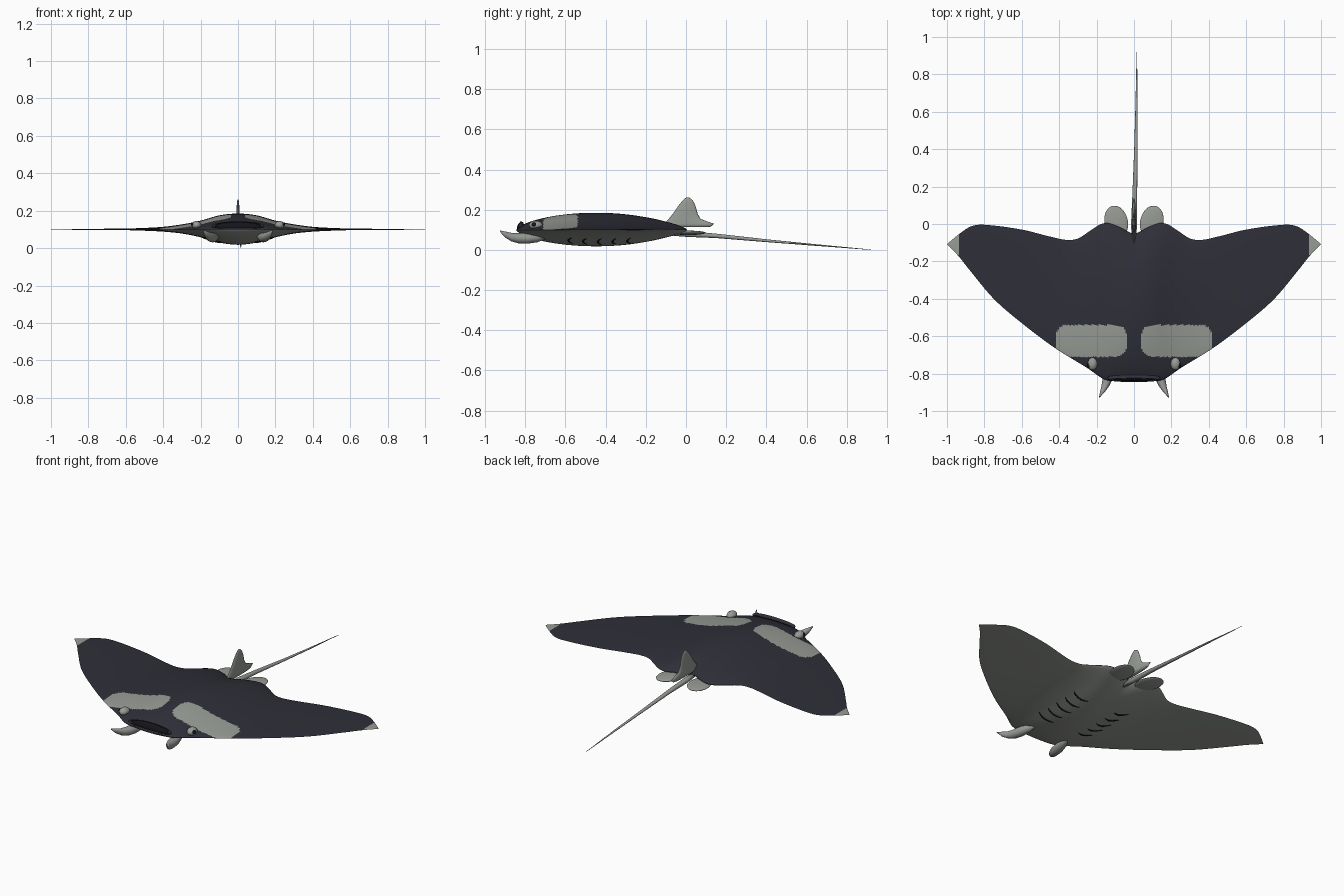
import bpy, bmesh, math
from mathutils import Vector

if "Cube" in bpy.data.objects:
    bpy.data.objects.remove(bpy.data.objects["Cube"], do_unlink=True)


def make_mat(name, rgb):
    m = bpy.data.materials.new(name)
    m.use_nodes = True
    m.diffuse_color = (*rgb, 1)
    m.node_tree.nodes["Principled BSDF"].inputs["Base Color"].default_value = (*rgb, 1)
    return m


DARK = make_mat("dark slate", (0.028, 0.028, 0.04))
PALE = make_mat("pale grey", (0.31, 0.33, 0.3))
BLACK = make_mat("near black", (0.008, 0.007, 0.01))


def spline(points):
    """Smooth interpolation through (x, value) points."""
    n = len(points)

    def slope(i):
        if i == 0:
            return 0.0
        a, b = points[i - 1], points[min(i + 1, n - 1)]
        return (b[1] - a[1]) / (b[0] - a[0])

    def value(x):
        x = abs(x)
        i = 0
        while i < n - 2 and x > points[i + 1][0]:
            i += 1
        (x0, a), (x1, b) = points[i], points[i + 1]
        w = x1 - x0
        s = (x - x0) / w
        return (a * (1 + 2 * s) * (1 - s) ** 2 + b * s * s * (3 - 2 * s)
                + w * slope(i) * s * (1 - s) ** 2 - w * slope(i + 1) * s * s * (1 - s))
    return value


# Wing outline and thickness as functions of distance from the centre line
front = spline([(0, -.845), (.09, -.842), (.16, -.83), (.25, -.77), (.42, -.665),
                (.6, -.53), (.75, -.4), (.88, -.245), (.94, -.17), (1, -.108)])
back = spline([(0, -.05), (.08, -.015), (.14, .005), (.18, -.002), (.24, -.04), (.3, -.078),
               (.36, -.085), (.45, -.067), (.6, -.03), (.8, -.004), (.87, -.012),
               (.93, -.05), (1, -.107)])
upper = spline([(0, .085), (.1, .075), (.2, .047), (.3, .027), (.4, .014),
                (.5, .008), (.6, .005), (1, .001)])
lower = spline([(0, .082), (.1, .07), (.2, .042), (.3, .022), (.4, .012),
                (.5, .007), (.6, .004), (1, .001)])
MID = 0.1


def skin_z(x, y, side):
    f, b = front(x), back(x)
    t = min(max((y - f) / (b - f), 0), 1)
    swell = (4 * t * (1 - t)) ** 0.65
    return MID + swell * (upper(x) if side > 0 else -lower(x))


def finish(name, bm, mats):
    bmesh.ops.recalc_face_normals(bm, faces=bm.faces)
    me = bpy.data.meshes.new(name)
    bm.to_mesh(me)
    bm.free()
    for m in mats:
        me.materials.append(m)
    ob = bpy.data.objects.new(name, me)
    bpy.context.collection.objects.link(ob)
    me.shade_smooth()
    return ob


def in_patch(x, y):
    """Rounded rectangle on each shoulder."""
    r = 0.06
    dx = max(abs(abs(x) - .228) - .19 + r, 0)
    dy = max(abs(y + .625) - .085 + r, 0)
    return math.hypot(dx, dy) < r


# Body and wings: an upper and a lower skin welded along the outline
def build_body():
    cols, rows = 220, 120
    bm = bmesh.new()
    for side in (1, -1):
        grid = []
        for i in range(cols + 1):
            x = -1 + 2 * i / cols
            f, b = front(x), back(x)
            line = []
            for j in range(rows + 1):
                y = f + (b - f) * (1 - math.cos(math.pi * j / rows)) / 2
                line.append(bm.verts.new((x, y, skin_z(x, y, side))))
            grid.append(line)
        for i in range(cols):
            for j in range(rows):
                face = bm.faces.new((grid[i][j], grid[i + 1][j],
                                     grid[i + 1][j + 1], grid[i][j + 1]))
                c = face.calc_center_median()
                tip = abs(c.x) > .932 + 3 * (c.y + .11) ** 2
                face.material_index = int(side < 0 or tip or in_patch(c.x, c.y))
    bmesh.ops.remove_doubles(bm, verts=bm.verts, dist=0.00005)
    finish("body_and_wings", bm, [DARK, PALE])


build_body()


def loft(name, rings, mat):
    bm = bmesh.new()
    loops = [[bm.verts.new(p) for p in ring] for ring in rings]
    n = len(loops[0])
    for a, b in zip(loops, loops[1:]):
        for k in range(n):
            bm.faces.new((a[k], a[(k + 1) % n], b[(k + 1) % n], b[k]))
    bm.faces.new(loops[0])
    bm.faces.new(loops[-1])
    return finish(name, bm, [mat])


def ellipse(centre, u, v, n=20):
    c, u, v = Vector(centre), Vector(u), Vector(v)
    return [c + u * math.cos(2 * math.pi * k / n) + v * math.sin(2 * math.pi * k / n)
            for k in range(n)]


def tube(name, path, mat):
    """Upright rings (x, y, z, half width, half height) along the body axis."""
    loft(name, [ellipse((x, y, z), (w, 0, 0), (0, 0, h)) for x, y, z, w, h in path], mat)


# Whip tail
tube("tail", [(0, -.09, .085, .012, .012), (0, 0, .08, .016, .015), (.004, .15, .07, .013, .011),
              (.01, .4, .046, .009, .007), (.014, .65, .024, .006, .004),
              (.015, .92, .001, .001, .001)], PALE)

# Dorsal fin, stacked from base to tip: (height, front, back, half thickness)
sections = [(.113, -.11, .12, .012), (.13, -.105, .14, .011), (.138, -.1, .115, .011),
            (.155, -.085, .072, .01), (.18, -.065, .058, .009), (.21, -.045, .05, .008),
            (.24, -.022, .038, .006), (.255, -.008, .025, .004), (.261, .003, .014, .001)]
loft("dorsal_fin", [ellipse((0, (f + b) / 2, z), (w, 0, 0), (0, (b - f) / 2, 0))
                    for z, f, b, w in sections], PALE)


def ball(name, loc, scale, mat, rot=(0, 0, 0)):
    bpy.ops.mesh.primitive_uv_sphere_add(segments=28, ring_count=16, radius=1,
                                         location=loc, rotation=rot)
    ob = bpy.context.object
    ob.name, ob.scale = name, scale
    ob.data.materials.append(mat)
    bpy.ops.object.shade_smooth()


for s, label in ((1, "left"), (-1, "right")):
    # Curled head fins beside the mouth
    tube(label + "_head_fin",
         [(s * .11, -.69, .066, .008, .008), (s * .125, -.74, .06, .024, .022),
          (s * .135, -.79, .057, .028, .026), (s * .143, -.835, .058, .026, .025),
          (s * .155, -.87, .064, .02, .021), (s * .17, -.9, .077, .012, .015),
          (s * .185, -.927, .094, .002, .003)], PALE)
    # Pelvic fins
    ball(label + "_pelvic_fin", (s * .095, .012, .085), (.062, .087, .011), PALE,
         (0, 0, s * math.radians(-14)))
    # Eyes
    ball(label + "_eye", (s * .222, -.748, .123), (.026, .034, .022), PALE)
    ball(label + "_pupil", (s * .24, -.756, .126), (.011, .014, .012), BLACK)
    # Gill slits laid on the belly
    for g in range(5):
        cu = bpy.data.curves.new(label + "_gill", "CURVE")
        cu.dimensions = "3D"
        cu.bevel_depth = 0.005
        cu.bevel_resolution = 1
        sp = cu.splines.new("POLY")
        sp.points.add(8)
        for k, p in enumerate(sp.points):
            a = k / 4 - 1
            x = s * (.14 + .052 * a)
            y = -.585 + .073 * g + .018 * a * a
            p.co = (x, y, skin_z(x, y, -1), 1)
            p.radius = 1.05 - .8 * a * a
        cu.materials.append(BLACK)
        bpy.context.collection.objects.link(
            bpy.data.objects.new(f"{label}_gill_{g + 1}", cu))

# Wide mouth with a rounded lip
ball("mouth", (0, -.825, .118), (.12, .014, .022), BLACK, (math.radians(-25), 0, 0))
bpy.ops.mesh.primitive_torus_add(major_segments=48, minor_segments=10, major_radius=.13,
                                 minor_radius=.01, location=(0, -.825, .118),
                                 rotation=(math.radians(65), 0, 0))
lip = bpy.context.object
lip.name, lip.scale = "mouth_lip", (1, .17, 1)
lip.data.materials.append(DARK)
bpy.ops.object.shade_smooth()
